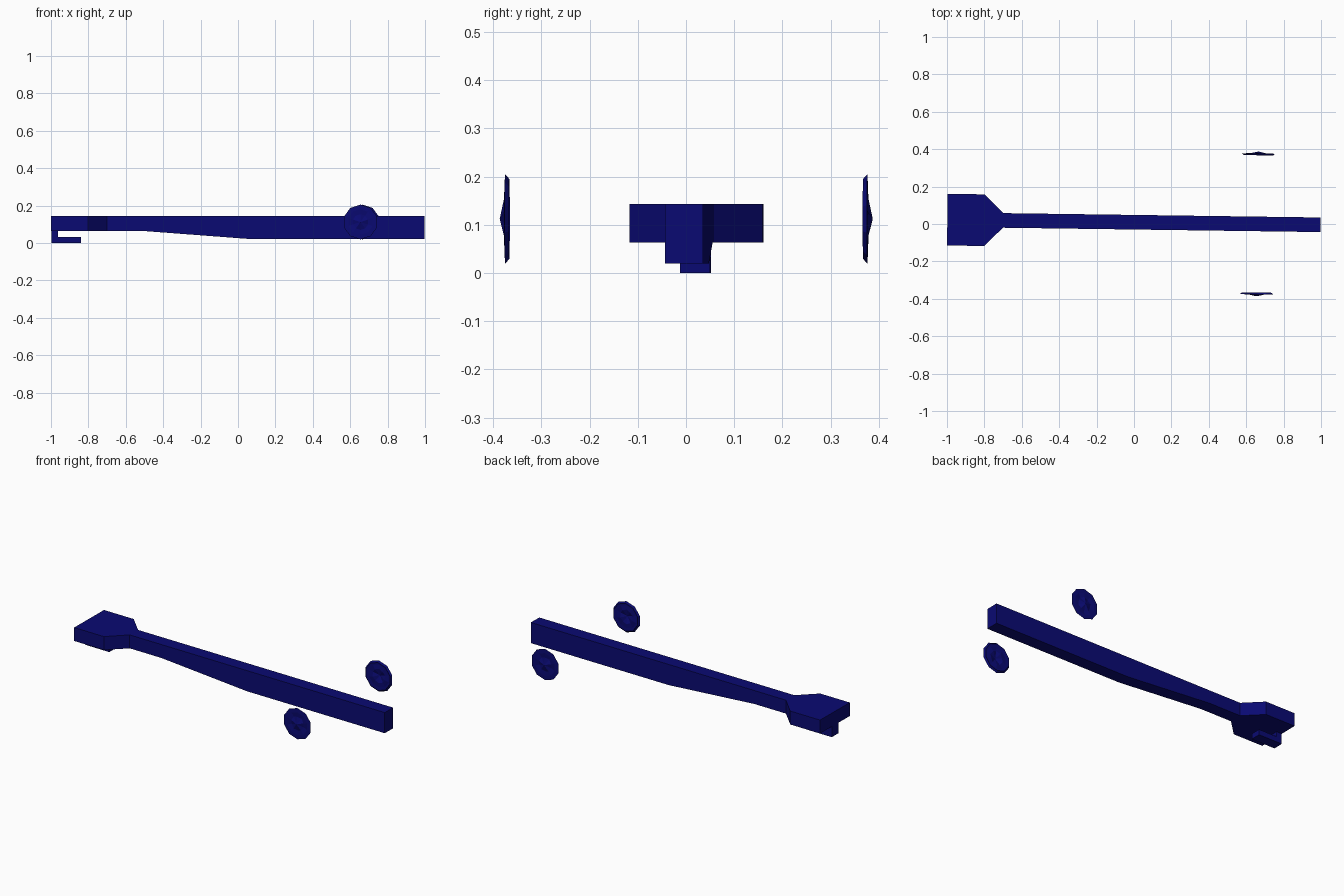
import bpy, math
from mathutils import Matrix, Vector

if "Cube" in bpy.data.objects:
    bpy.data.objects.remove(bpy.data.objects["Cube"])

navy = bpy.data.materials.new("navy")
navy.diffuse_color = (0.003, 0.003, 0.17, 1)
navy.use_nodes = True
navy.node_tree.nodes["Principled BSDF"].inputs["Base Color"].default_value = navy.diffuse_color

# The whole model is turned very slightly about z
PLACE = Matrix.Translation((0, 0.0095, 0)) @ Matrix.Rotation(-0.0137, 4, 'Z')


def make(name, verts, faces):
    mesh = bpy.data.meshes.new(name)
    mesh.from_pydata([PLACE @ Vector(v) for v in verts], [], faces)
    mesh.materials.append(navy)
    obj = bpy.data.objects.new(name, mesh)
    bpy.context.collection.objects.link(obj)
    return obj


def loft(name, sections):
    """Rectangular sections (x, y centre, half width, bottom, top) joined along x."""
    verts, faces = [], [(3, 2, 1, 0)]
    for x, y, w, b, t in sections:
        verts += [(x, y - w, b), (x, y - w, t), (x, y + w, t), (x, y + w, b)]
    for i in range(len(sections) - 1):
        for k in range(4):
            a, c = i * 4 + k, i * 4 + (k + 1) % 4
            faces.append((a, c, c + 4, a + 4))
    n = len(verts)
    faces.append((n - 4, n - 3, n - 2, n - 1))
    return make(name, verts, [f[::-1] for f in faces])


# Long tapered beam with a flared head
TOP = 0.143
loft("beam", [(-0.998, 0, 0.138, 0.063, TOP), (-0.8, 0, 0.138, 0.063, TOP),
              (-0.7, 0, 0.039, 0.063, TOP), (-0.49, 0, 0.039, 0.063, TOP),
              (0.08, 0, 0.039, 0.02, TOP), (0.998, 0, 0.039, 0.02, TOP)])

# Hook under the head: post and foot plate
loft("hook_post", [(-0.998, -0.002, 0.031, 0.03, 0.065), (-0.962, -0.002, 0.031, 0.03, 0.065)])
loft("hook_foot", [(-0.998, -0.002, 0.031, 0.0, 0.033), (-0.84, -0.002, 0.031, 0.0, 0.033)])

# Ten-sided dished hub caps with five recesses and a pointed centre
SIDES = 10
RINGS = [(0.083, 0.0, 0.0), (0.093, 0.009, 0.009), (0.068, 0.010, 0.010), (0.042, 0.011, 0.005)]


def hub_cap(name, side):
    verts, faces = [], []
    for r, d_even, d_odd in RINGS:
        for i in range(SIDES):
            a = 2 * math.pi * i / SIDES + math.pi / 2
            d = d_odd if i % 2 else d_even
            verts.append((0.66 + r * math.cos(a), side * (0.367 + d), 0.112 + r * math.sin(a)))
    verts.append((0.66, side * 0.387, 0.112))
    for j in range(len(RINGS)):
        for i in range(SIDES):
            a, b = j * SIDES + i, j * SIDES + (i + 1) % SIDES
            if j == len(RINGS) - 1:
                face = (a, b, len(verts) - 1)
            else:
                face = (a, b, b + SIDES, a + SIDES)
            faces.append(face if side < 0 else face[::-1])
    return make(name, verts, faces)


hub_cap("front_hub_cap", -1)
hub_cap("back_hub_cap", 1)
